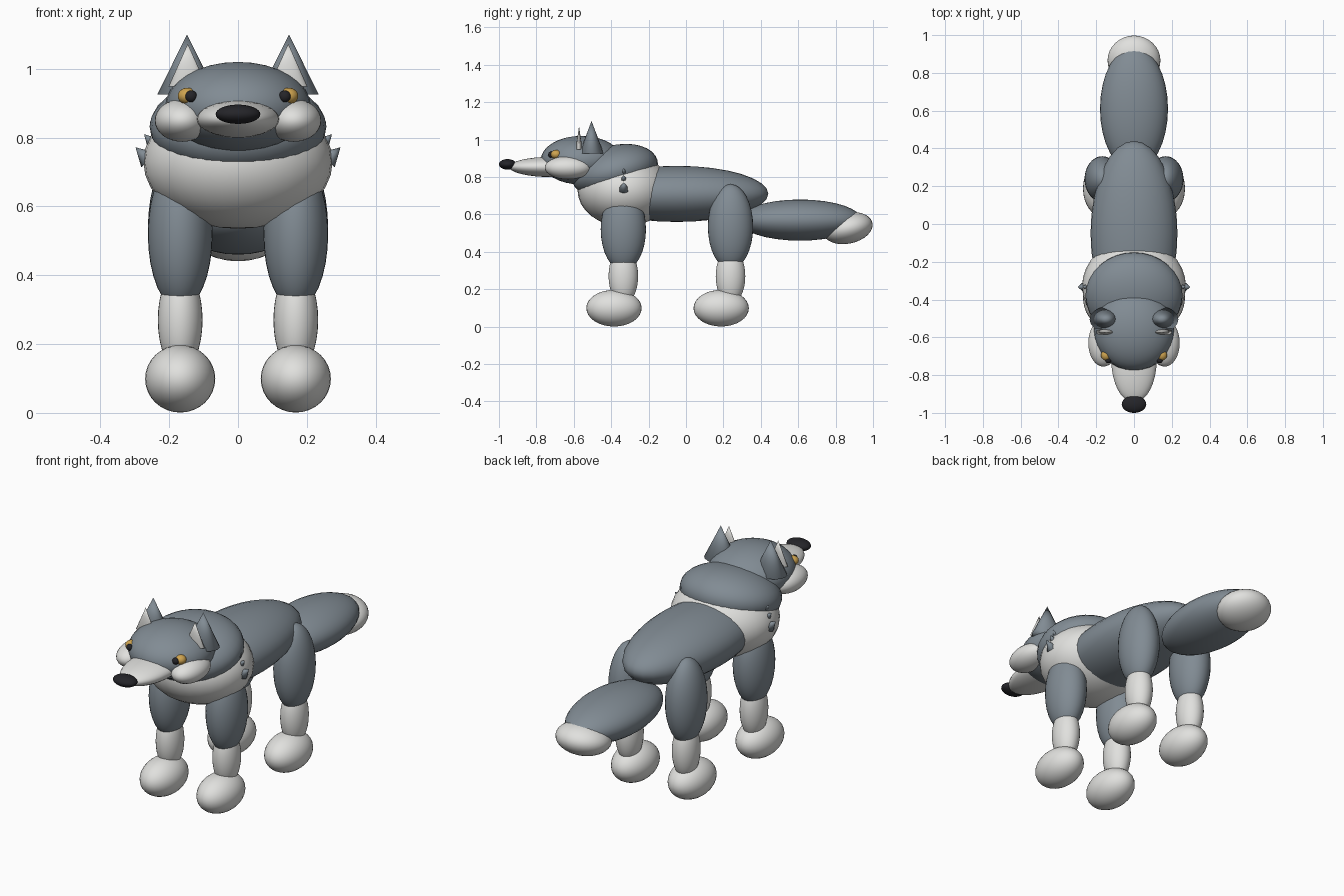
import bpy, math
from mathutils import Vector

if "Cube" in bpy.data.objects:
    bpy.data.objects.remove(bpy.data.objects["Cube"])


def material(name, rgb):
    m = bpy.data.materials.new(name)
    m.diffuse_color = (*rgb, 1)
    m.use_nodes = True
    m.node_tree.nodes["Principled BSDF"].inputs["Base Color"].default_value = m.diffuse_color
    return m


GREY = material("slate_grey_fur", (0.22, 0.26, 0.295))
WHITE = material("pale_fur", (0.75, 0.75, 0.73))
BLACK = material("black", (0.018, 0.018, 0.022))
AMBER = material("amber", (0.62, 0.37, 0.08))


def finish(name, mat):
    ob = bpy.context.object
    ob.name = name
    ob.data.materials.append(mat)
    bpy.ops.object.shade_smooth()
    return ob


def ball(name, mat, loc, radii, tilt=0):
    """Ellipsoid; tilt lifts its rear end, in degrees."""
    bpy.ops.mesh.primitive_uv_sphere_add(segments=32, ring_count=16, location=loc,
                                         rotation=(math.radians(tilt), 0, 0))
    bpy.context.object.scale = radii
    return finish(name, mat)


def cone(name, mat, base, tip, rx, ry, sides=16):
    """Cone from base centre to tip."""
    base, tip = Vector(base), Vector(tip)
    axis = tip - base
    bpy.ops.mesh.primitive_cone_add(vertices=sides, radius1=1, depth=1,
                                    location=(base + tip) / 2)
    ob = bpy.context.object
    ob.rotation_euler = Vector((0, 0, 1)).rotation_difference(axis).to_euler()
    ob.scale = (rx, ry, axis.length)
    return finish(name, mat)


# Torso, chest ruff and neck
ball("body", GREY, (0, -0.05, 0.71), (0.23, 0.49, 0.15))
ball("chest_ruff", WHITE, (0, -0.33, 0.73), (0.275, 0.25, 0.195))
ball("neck", GREY, (0, -0.38, 0.832), (0.257, 0.235, 0.138), 14)

# Tail
ball("tail", GREY, (0, 0.61, 0.57), (0.18, 0.33, 0.11))
ball("tail_tip", WHITE, (0, 0.865, 0.527), (0.14, 0.135, 0.083), 12)

# Head
ball("head", GREY, (0, -0.56, 0.89), (0.212, 0.217, 0.13))
ball("muzzle", WHITE, (0, -0.72, 0.854), (0.12, 0.225, 0.054))
ball("nose", BLACK, (0, -0.954, 0.868), (0.065, 0.046, 0.028))

for side, s in (("left", 1), ("right", -1)):
    # Face
    ball(f"cheek_{side}", WHITE, (s * 0.162, -0.63, 0.85), (0.08, 0.125, 0.062))
    ball(f"eye_{side}", AMBER, (s * 0.147, -0.695, 0.921), (0.028, 0.028, 0.024))
    ball(f"pupil_{side}", BLACK, (s * 0.136, -0.722, 0.92), (0.017, 0.015, 0.017))
    cone(f"ear_{side}", GREY, (s * 0.148, -0.505, 0.925), (s * 0.148, -0.505, 1.10),
         0.087, 0.066)
    cone(f"inner_ear_{side}", WHITE, (s * 0.146, -0.572, 0.948),
         (s * 0.146, -0.572, 1.073), 0.056, 0.018)

    # Small fur tufts on the ruff
    cone(f"tuft_low_{side}", GREY, (s * 0.26, -0.333, 0.735), (s * 0.298, -0.333, 0.772),
         0.03, 0.03, 8)
    cone(f"tuft_mid_{side}", GREY, (s * 0.252, -0.333, 0.788), (s * 0.273, -0.333, 0.81),
         0.017, 0.017, 8)
    cone(f"tuft_top_{side}", GREY, (s * 0.24, -0.333, 0.828), (s * 0.256, -0.333, 0.847),
         0.014, 0.014, 8)

    # Legs: thigh, shin and paw
    for leg, y, z, rz in (("front", -0.335, 0.52, 0.22), ("hind", 0.238, 0.535, 0.227)):
        x = s * 0.168
        ball(f"{leg}_thigh_{side}", GREY, (x, y, z), (0.094, 0.121, rz))
        ball(f"{leg}_shin_{side}", WHITE, (x, y, 0.27), (0.065, 0.079, 0.15))
        ball(f"{leg}_paw_{side}", WHITE, (x, y - 0.05, 0.099), (0.102, 0.148, 0.098))
